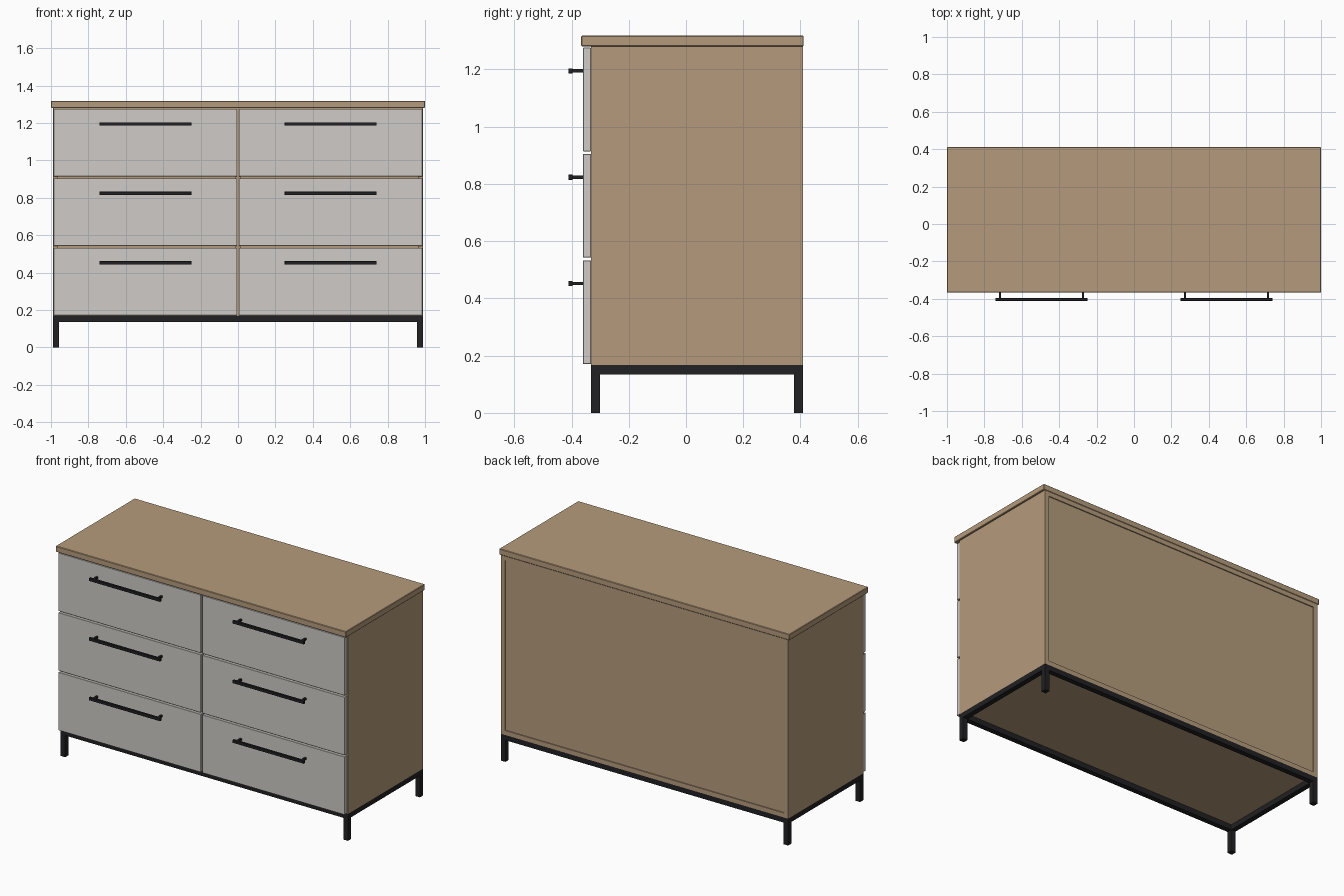
import bpy

if "Cube" in bpy.data.objects:
    bpy.data.objects.remove(bpy.data.objects["Cube"])


def material(name, color):
    m = bpy.data.materials.new(name)
    m.diffuse_color = color
    m.use_nodes = True
    m.node_tree.nodes["Principled BSDF"].inputs["Base Color"].default_value = m.diffuse_color
    return m


wood = material("wood", (0.46, 0.33, 0.20, 1))
paint = material("light_grey_paint", (0.62, 0.60, 0.57, 1))
metal = material("black_metal", (0.015, 0.015, 0.017, 1))


def box(name, x, y, z, mat, bevel=0.0):
    """Box from (min, max) pairs on each axis."""
    bpy.ops.mesh.primitive_cube_add(
        size=1, location=[(a + b) / 2 for a, b in (x, y, z)])
    o = bpy.context.object
    o.name = name
    o.scale = [b - a for a, b in (x, y, z)]
    bpy.ops.object.transform_apply(location=False, rotation=False, scale=True)
    o.data.materials.append(mat)
    if bevel:
        b = o.modifiers.new("bevel", 'BEVEL')
        b.width = bevel
        b.segments = 1
    return o


W = 0.99                      # half width of the carcass
F, B = -0.332, 0.409          # carcass front and back
Z0, Z1 = 0.167, 1.281         # carcass bottom and top
T = 0.028                     # board thickness
LEG = 0.032                   # square tube size

# Top slab
box("top_slab", (-1, 1), (-0.367, 0.411), (Z1, 1.318), wood, 0.003)

# Carcass boards
inner = (-W + T, W - T)
for name, s in (("left", -1), ("right", 1)):
    box(name + "_side_panel", sorted((s * W, s * (W - T))), (F, B), (Z0, Z1), wood)
box("bottom_panel", inner, (F, B), (Z0, Z0 + T), wood)
box("upper_panel", inner, (F, B), (Z1 - T, Z1), wood)
box("back_panel", inner, (B - 0.018, B - 0.006), (Z0 + T, Z1 - T), wood)
box("centre_divider", (-T / 2, T / 2), (F, B - 0.018), (Z0 + T, Z1 - T), wood)

# Drawer fronts with bar handles
for side, s in (("left", -1), ("right", 1)):
    for i in range(3):
        z = 0.171 + i * 0.3715
        label = f"{side}_{i + 1}"
        box("drawer_front_" + label, sorted((s * 0.005, s * 0.986)),
            (-0.36, F), (z, z + 0.362), paint, 0.0015)
        cx, hz = s * 0.495, z + 0.281
        box("handle_bar_" + label, (cx - 0.246, cx + 0.246),
            (-0.411, -0.396), (hz - 0.009, hz + 0.009), metal, 0.001)
        for p in (-0.222, 0.222):
            box("handle_post_" + label, (cx + p - 0.006, cx + p + 0.006),
                (-0.397, -0.36), (hz - 0.006, hz + 0.006), metal)

# Metal base: legs and ring of rails
RZ = (Z0 - LEG, Z0)
for s, side in ((-1, "left"), (1, "right")):
    x = sorted((s * W, s * (W - LEG)))
    box(side + "_base_rail", x, (F + LEG, B - LEG), RZ, metal)
    box(side + "_front_leg", x, (F, F + LEG), (0, Z0), metal)
    box(side + "_back_leg", x, (B - LEG, B), (0, Z0), metal)
rail_x = (-W + LEG, W - LEG)
box("front_base_rail", rail_x, (F, F + LEG), RZ, metal)
box("back_base_rail", rail_x, (B - LEG, B), RZ, metal)
